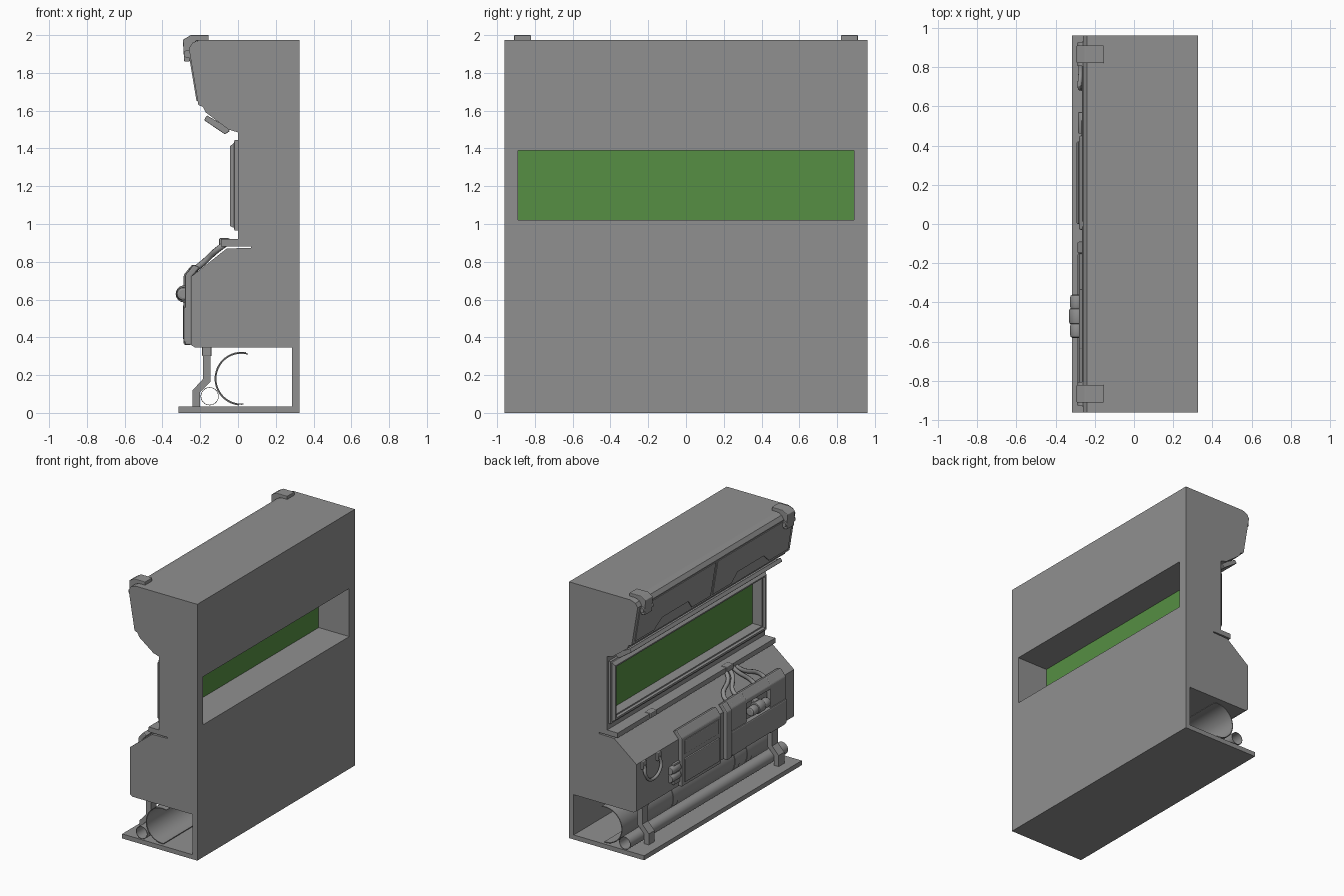
import bpy, bmesh, math
from mathutils import Vector

if "Cube" in bpy.data.objects:
    bpy.data.objects.remove(bpy.data.objects["Cube"])


def finish(name, bm, bevel=0.0, smooth=False):
    bmesh.ops.recalc_face_normals(bm, faces=bm.faces)
    me = bpy.data.meshes.new(name)
    bm.to_mesh(me)
    bm.free()
    ob = bpy.data.objects.new(name, me)
    bpy.context.collection.objects.link(ob)
    if bevel:
        m = ob.modifiers.new("Bevel", 'BEVEL')
        m.width, m.segments, m.limit_method = bevel, 2, 'ANGLE'
    if smooth:
        bpy.ops.object.select_all(action='DESELECT')
        ob.select_set(True)
        bpy.context.view_layer.objects.active = ob
        bpy.ops.object.shade_smooth_by_angle(angle=math.radians(35))
    return ob


def prism(name, pts, y0, y1, bevel=0.0):
    """Extrude an (x, z) outline along y."""
    bm = bmesh.new()
    f = bm.faces.new([bm.verts.new((x, y0, z)) for x, z in pts])
    r = bmesh.ops.extrude_face_region(bm, geom=[f])
    bmesh.ops.translate(bm, vec=(0, y1 - y0, 0),
                        verts=[v for v in r['geom'] if isinstance(v, bmesh.types.BMVert)])
    return finish(name, bm, bevel)


def box(name, x0, x1, y0, y1, z0, z1, bevel=0.0):
    return prism(name, [(x0, z0), (x1, z0), (x1, z1), (x0, z1)], y0, y1, bevel)


def sheet(name, yz, x_of, depth, bevel=0.0):
    """Plate from a (y, z) outline; x_of(z) gives the outer face, depth goes inward."""
    bm = bmesh.new()
    f = bm.faces.new([bm.verts.new((x_of(z), y, z)) for y, z in yz])
    r = bmesh.ops.extrude_face_region(bm, geom=[f])
    bmesh.ops.translate(bm, vec=(depth, 0, 0),
                        verts=[v for v in r['geom'] if isinstance(v, bmesh.types.BMVert)])
    return finish(name, bm, bevel)


def shell(name, cx, cz, r, y0, y1, a0=0, a1=360, wall=0.006, n=40):
    """Hollow tube (or open trough) running along y."""
    ring = [math.radians(a0 + (a1 - a0) * i / n) for i in range(n + 1)]
    out = [(cx + r * math.cos(a), cz + r * math.sin(a)) for a in ring]
    inn = [(cx + (r - wall) * math.cos(a), cz + (r - wall) * math.sin(a)) for a in ring]
    bm = bmesh.new()
    rows = [[bm.verts.new((x, y, z)) for x, z in p]
            for p, y in ((out, y0), (out, y1), (inn, y1), (inn, y0))]
    for k in range(4):
        a, b = rows[k], rows[(k + 1) % 4]
        for i in range(n):
            bm.faces.new((a[i], a[i + 1], b[i + 1], b[i]))
    if a1 - a0 < 360:
        for i in (0, n):
            bm.faces.new([row[i] for row in rows])
    bmesh.ops.remove_doubles(bm, verts=bm.verts, dist=1e-5)
    return finish(name, bm, smooth=True)


def rod(name, cx, cz, r, y0, y1, bevel=0.0):
    pts = [(cx + r * math.cos(math.tau * i / 24), cz + r * math.sin(math.tau * i / 24)) for i in range(24)]
    ob = prism(name, pts, y0, y1, bevel)
    for p in ob.data.polygons:
        p.use_smooth = len(p.vertices) == 4
    return ob


def cable(name, pts, r):
    cu = bpy.data.curves.new(name, 'CURVE')
    cu.dimensions, cu.bevel_depth, cu.bevel_resolution, cu.use_fill_caps = '3D', r, 2, True
    cu.resolution_u = 6
    s = cu.splines.new('BEZIER')
    s.bezier_points.add(len(pts) - 1)
    for b, p in zip(s.bezier_points, pts):
        b.co = Vector(p)
        b.handle_left_type = b.handle_right_type = 'AUTO'
    bpy.context.collection.objects.link(bpy.data.objects.new(name, cu))


def material(name, r, g, b):
    mat = bpy.data.materials.new(name)
    mat.diffuse_color = (r, g, b, 1)
    mat.use_nodes = True
    mat.node_tree.nodes["Principled BSDF"].inputs["Base Color"].default_value = mat.diffuse_color
    return mat


# Main wall: one side profile, with window tunnel cut through
wall = prism("wall_body", [
    (-0.315, 0), (0.325, 0), (0.325, 1.975), (-0.20, 1.975), (-0.24, 1.96), (-0.26, 1.93),
    (-0.25, 1.87), (-0.21, 1.63), (-0.185, 1.62), (-0.17, 1.59), (-0.05, 1.50), (0, 1.485),
    (0, 0.92), (-0.09, 0.92), (-0.09, 0.882), (0.07, 0.882), (0.07, 0.874), (-0.06, 0.87),
    (-0.25, 0.72), (-0.25, 0.36), (-0.225, 0.345), (0.285, 0.345), (0.285, 0.035), (-0.315, 0.035)],
    -0.96, 0.96)
cutter = box("window_cutter", -0.08, 0.4, -0.89, 0.89, 1.02, 1.39)
cutter.hide_render = True
m = wall.modifiers.new("Window", 'BOOLEAN')
m.operation, m.solver, m.object = 'DIFFERENCE', 'EXACT', cutter
bpy.context.view_layer.objects.active = wall
bpy.ops.object.modifier_apply(modifier=m.name)
bpy.data.objects.remove(cutter)

# Window frame: stepped rectangular rings, then green glass set back in the tunnel
rings = [(0.0, 0.945, 0.965, 1.445), (-0.018, 0.945, 0.965, 1.445), (-0.022, 0.93, 0.98, 1.43),
         (-0.043, 0.92, 0.99, 1.41), (-0.043, 0.905, 1.005, 1.40), (-0.025, 0.90, 1.01, 1.395),
         (-0.025, 0.89, 1.02, 1.39), (0.0, 0.89, 1.02, 1.39)]
bm = bmesh.new()
loops = [[bm.verts.new((x, y, z)) for y, z in ((-h, a), (h, a), (h, b), (-h, b))] for x, h, a, b in rings]
for k in range(len(loops)):
    p, q = loops[k], loops[(k + 1) % len(loops)]
    for i in range(4):
        bm.faces.new((p[i], p[(i + 1) % 4], q[(i + 1) % 4], q[i]))
finish("window_frame", bm)
glass = box("window_glass", 0.055, 0.065, -0.89, 0.89, 1.02, 1.39)
glass.data.materials.append(material("green_glass", 0.092, 0.275, 0.056))

# Hood: two stepped front plates, slanted light bar and corner brackets
for s in (1, -1):
    pts = [(0.012, 1.92), (0.93, 1.92), (0.93, 1.65), (0.70, 1.65), (0.62, 1.72), (0.30, 1.72),
           (0.24, 1.65), (0.012, 1.65)]
    sheet("hood_plate", [(y * s, z) for y, z in pts], lambda z: -0.216 - (z - 1.63) / 6, 0.03)
    b = s * 0.865
    prism("hood_bracket", [(-0.155, 1.97), (-0.155, 2.0), (-0.25, 2.0), (-0.292, 1.975), (-0.285, 1.86),
                           (-0.255, 1.86), (-0.25, 1.94), (-0.22, 1.97)], b - 0.045, b + 0.045, 0.004)
    rod("bracket_pin", -0.265, 1.90, 0.022, b - 0.06, b + 0.06)
prism("light_bar", [(-0.165, 1.575), (-0.18, 1.55), (-0.07, 1.475), (-0.045, 1.49), (-0.05, 1.51)],
      -0.92, 0.92, 0.004)

# Ledge clips
for y in (0.53, -0.40):
    box("ledge_clip", -0.10, -0.045, y - 0.04, y + 0.04, 0.885, 0.925, 0.006)

# Centre cabinet panel with inset lower door
prof = [(-0.245, 0.36), (-0.28, 0.36), (-0.28, 0.73), (-0.235, 0.785), (-0.20, 0.77), (-0.245, 0.72)]
prism("cabinet_panel", prof, -0.03, 0.45, 0.008)
box("cabinet_door", -0.292, -0.27, 0.0, 0.42, 0.39, 0.57, 0.006)
box("cabinet_top_plate", -0.286, -0.27, 0.0, 0.42, 0.60, 0.71, 0.006)
box("cabinet_side", -0.268, -0.24, 0.45, 0.53, 0.40, 0.56, 0.006)
for z in (0.46, 0.52):
    rod("cabinet_connector", -0.255, z, 0.03, 0.46, 0.57, 0.005)

# Right cabinet: frame pieces around an open recess
prism("equipment_post", [(x - 0.008, z) for x, z in prof], -0.15, -0.09, 0.008)
box("equipment_lower", -0.288, -0.245, -0.82, -0.15, 0.37, 0.56, 0.01)
prism("equipment_left", prof, -0.34, -0.15, 0.008)
prism("equipment_right", prof, -0.82, -0.63, 0.008)
prism("equipment_top", [(-0.245, 0.70), (-0.28, 0.70), (-0.28, 0.73), (-0.235, 0.785), (-0.20, 0.77)],
      -0.64, -0.33, 0.006)

# Canister held in the recess
rod("canister_middle", -0.285, 0.63, 0.045, -0.51, -0.43, 0.008)
rod("canister_end", -0.29, 0.63, 0.036, -0.435, -0.36, 0.014)
rod("canister_end", -0.29, 0.63, 0.036, -0.58, -0.505, 0.014)
box("canister_mount", -0.28, -0.24, -0.50, -0.44, 0.58, 0.68, 0.006)

# Cables running down the slope into the cabinet
for y0, y1 in ((-0.38, -0.19), (-0.42, -0.30), (-0.45, -0.52), (-0.48, -0.64)):
    cable("cable", [(-0.06, y0, 0.90), (-0.12, y0 * 0.8 + y1 * 0.2, 0.855),
                    (-0.19, y1, 0.79), (-0.25, y1, 0.745)], 0.016)

# Hanging grab loop at the far end, held by two mounts
for y in (0.88, 0.70):
    box("loop_mount", -0.268, -0.24, y - 0.025, y + 0.025, 0.66, 0.72, 0.006)
cable("grab_loop", [(-0.262, 0.88, 0.69), (-0.275, 0.885, 0.62), (-0.272, 0.79, 0.55),
                    (-0.275, 0.695, 0.62), (-0.262, 0.70, 0.69)], 0.012)

# Lower channel: open trough, thin pipe, collars and bent posts
shell("large_pipe", 0.018, 0.181, 0.138, -0.95, 0.95, 75, 275)
for y in (-0.60, -0.45, 0.30):
    shell("pipe_collar", 0.018, 0.181, 0.142, y - 0.03, y + 0.03, 80, 265, 0.006)
shell("small_pipe", -0.15, 0.088, 0.048, -0.96, 0.96, wall=0.003, n=24)
for y in (0.76, -0.82):
    prism("support_post", [(-0.24, 0.03), (-0.20, 0.03), (-0.20, 0.11), (-0.145, 0.165), (-0.145, 0.35),
                           (-0.185, 0.35), (-0.185, 0.18), (-0.24, 0.12)], y - 0.035, y + 0.035)
    box("post_head", -0.19, -0.14, y - 0.045, y + 0.045, 0.30, 0.35, 0.006)

# Dark grey finish for every uncoloured part
grey = material("dark_grey", 0.28, 0.28, 0.28)
for ob in bpy.data.objects:
    if not ob.data.materials:
        ob.data.materials.append(grey)
